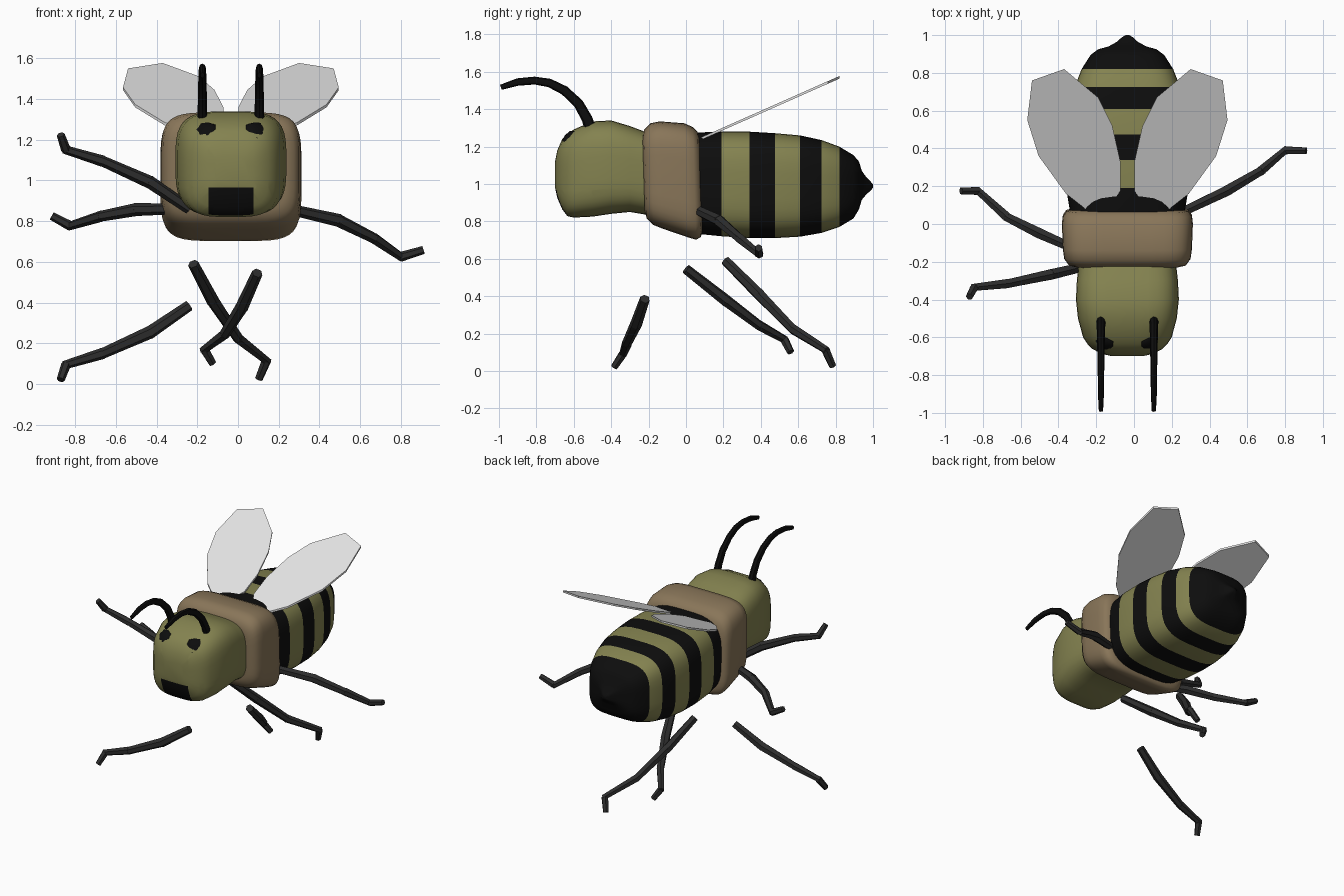
import bpy, bmesh, math
from mathutils import Vector

if "Cube" in bpy.data.objects:
    bpy.data.objects.remove(bpy.data.objects["Cube"])

CX = -0.035  # body centre line


def material(name, rgb):
    m = bpy.data.materials.new(name)
    m.diffuse_color = (*rgb, 1)
    m.use_nodes = True
    m.node_tree.nodes["Principled BSDF"].inputs["Base Color"].default_value = m.diffuse_color
    return m


OLIVE = material("olive", (0.23, 0.225, 0.08))
BROWN = material("brown", (0.25, 0.18, 0.10))
BLACK = material("black", (0.004, 0.004, 0.004))
DARK = material("dark_grey", (0.027, 0.027, 0.027))
WHITE = material("wing_white", (0.78, 0.78, 0.78))


def finish(name, bm, mats, smooth=None):
    bmesh.ops.recalc_face_normals(bm, faces=bm.faces[:])
    me = bpy.data.meshes.new(name)
    bm.to_mesh(me)
    bm.free()
    ob = bpy.data.objects.new(name, me)
    bpy.context.collection.objects.link(ob)
    for m in mats:
        me.materials.append(m)
    if smooth:
        bpy.ops.object.select_all(action='DESELECT')
        ob.select_set(True)
        bpy.context.view_layer.objects.active = ob
        bpy.ops.object.shade_smooth_by_angle(angle=math.radians(smooth))
    return ob


def loft(rings, power, sides=40, shear=0.0):
    """Rounded-box rings along y: (y, half width, bottom z, top z)."""
    bm = bmesh.new()
    loops = []
    for y, w, lo, hi in rings:
        mid, h = (lo + hi) / 2, (hi - lo) / 2
        loop = []
        for i in range(sides):
            a = 2 * math.pi * (i + 0.5) / sides
            c, s = math.cos(a), math.sin(a)
            z = mid + h * math.copysign(abs(s) ** (2 / power), s)
            x = CX + w * math.copysign(abs(c) ** (2 / power), c)
            loop.append(bm.verts.new((x, y + shear * (1 - z), z)))
        loops.append(loop)
    for a, b in zip(loops, loops[1:]):
        for i in range(sides):
            j = (i + 1) % sides
            bm.faces.new((a[i], a[j], b[j], b[i]))
    bm.faces.new(loops[0])
    bm.faces.new(loops[-1])
    bmesh.ops.recalc_face_normals(bm, faces=bm.faces[:])
    return bm


# head, with the mouth cut into its lower front
bm = loft([(-0.70, .08, .98, 1.12), (-0.688, .135, .925, 1.18), (-0.662, .185, .865, 1.24),
           (-0.635, .212, .828, 1.265), (-0.6, .235, .82, 1.292), (-0.5, .262, .825, 1.335),
           (-0.4, .273, .84, 1.34), (-0.3, .268, .85, 1.31), (-0.18, .255, .83, 1.265)], 3.6)
for co, no in (((CX - .11, 0, 0), (1, 0, 0)), ((CX + .11, 0, 0), (1, 0, 0)),
               ((0, 0, .965), (0, 0, 1))):
    bmesh.ops.bisect_plane(bm, geom=bm.verts[:] + bm.edges[:] + bm.faces[:],
                           plane_co=co, plane_no=no)
bm.normal_update()
for f in bm.faces:
    c = f.calc_center_median()
    if abs(c.x - CX) < .11 and c.z < .965 and c.y < -0.6 and f.normal.y < -0.3:
        f.material_index = 1
finish("head", bm, [OLIVE, BLACK], 50)

# thorax
bm = loft([(-0.225, .27, .85, 1.25), (-0.215, .31, .815, 1.29), (-0.18, .335, .78, 1.325),
           (-0.13, .342, .76, 1.335), (0.0, .347, .715, 1.325), (0.045, .342, .702, 1.305),
           (0.07, .325, .715, 1.28), (0.08, .29, .745, 1.245)], 5, shear=0.03)
finish("thorax", bm, [BROWN], 60)

# abdomen, striped by distance along the body
bm = loft([(0.04, .30, .735, 1.275), (.19, .325, .72, 1.28), (.34, .33, .71, 1.28),
           (.475, .325, .71, 1.272), (.61, .308, .718, 1.26), (.725, .28, .738, 1.235),
           (.82, .243, .77, 1.20), (.895, .195, .815, 1.155), (.925, .155, .865, 1.12),
           (.94, .10, .915, 1.07), (.965, .055, .945, 1.035), (.988, .03, .965, 1.012),
           (1.0, .01, .98, .998)], 3.6)
for f in bm.faces:
    y = f.calc_center_median().y
    f.material_index = int(y < .19 or .34 < y < .475 or .61 < y < .725 or y > .82)
finish("abdomen", bm, [OLIVE, BLACK], 50)

# eyes: flattened drops lying on the head
for side, label in ((-1, "left"), (1, "right")):
    bm = bmesh.new()
    bmesh.ops.create_icosphere(bm, subdivisions=2, radius=1)
    turn = Vector((side * .45, -.75, .45)).to_track_quat('Z', 'Y')
    for v in bm.verts:
        x, y, z = v.co
        v.co = turn @ Vector((x * .068 * (1 + .3 * y), y * .078, z * .035))
        v.co += Vector((CX + side * .132, -.622, 1.217))
    finish(label + "_eye", bm, [BLACK], 40)


# antennae: tapered bent tubes
def antenna(name, x):
    pts = [(-.505, 1.28, .031), (-.53, 1.35, .029), (-.575, 1.43, .027), (-.65, 1.5, .025),
           (-.73, 1.54, .023), (-.81, 1.553, .021), (-.90, 1.545, .02), (-.99, 1.517, .014)]
    bm = bmesh.new()
    loops = []
    n = 8
    for i, (y, z, r) in enumerate(pts):
        p, q = pts[max(i - 1, 0)], pts[min(i + 1, len(pts) - 1)]
        t = Vector((0, q[0] - p[0], q[1] - p[1])).normalized()
        up = Vector((0, -t.z, t.y))
        loops.append([bm.verts.new(Vector((x + r * .8 * math.cos(2 * math.pi * k / n), y, z))
                                   + up * r * math.sin(2 * math.pi * k / n)) for k in range(n)])
    for a, b in zip(loops, loops[1:]):
        for k in range(n):
            bm.faces.new((a[k], a[(k + 1) % n], b[(k + 1) % n], b[k]))
    bm.faces.new(loops[0])
    bm.faces.new(loops[-1])
    finish(name, bm, [BLACK], 40)


antenna("left_antenna", CX - .14)
antenna("right_antenna", CX + .14)

# wings: thin flat blades rising to the rear
outline = [(.505, .76), (.335, .82), (.155, .67), (.08, .52), (.037, .33), (.037, .175),
           (.105, .085), (.21, .07), (.325, .16), (.47, .36), (.53, .55)]
for side, label in ((-1, "left"), (1, "right")):
    bm = bmesh.new()
    rims = [[bm.verts.new((CX + side * x, y, 1.24 + .443 * (y - .075) + dz)) for x, y in outline]
            for dz in (-.007, .007)]
    bm.faces.new(rims[0])
    bm.faces.new(rims[1])
    n = len(outline)
    for i in range(n):
        j = (i + 1) % n
        bm.faces.new((rims[0][i], rims[0][j], rims[1][j], rims[1][i]))
    finish(label + "_wing", bm, [WHITE])


# legs: four tapered six-sided segments from hip to foot
def leg(name, points):
    bm = bmesh.new()
    radii = [(.027, .032), (.032, .026), (.028, .021), (.024, .02)]
    pts = [Vector(p) for p in points]
    for a, b, (r1, r2) in zip(pts, pts[1:], radii):
        d = b - a
        b = b + d.normalized() * .012
        made = bmesh.ops.create_cone(bm, cap_ends=True, segments=6, radius1=r1, radius2=r2,
                                     depth=(b - a).length)["verts"]
        turn = d.to_track_quat('Z', 'Y')
        for v in made:
            v.co = turn @ v.co + (a + b) / 2
    finish(name, bm, [DARK])


low_front = [(-.24, -.22, .385), (-.43, -.265, .255), (-.665, -.315, .15),
             (-.845, -.335, .095), (-.868, -.378, .03)]
leg("lower_front_leg", low_front)
leg("upper_front_leg", [(x, y, 1.245 - z) for x, y, z in low_front])
leg("left_middle_leg", [(-.33, -.125, .86), (-.5, -.05, .857), (-.67, .035, .825),
                        (-.825, .175, .777), (-.905, .175, .82)])
leg("right_rear_leg", [(.27, .07, .855), (.49, .175, .805), (.67, .28, .715),
                       (.80, .39, .625), (.90, .388, .655)])
leg("long_under_leg", [(-.22, .21, .59), (-.125, .39, .41), (0, .57, .225),
                       (.14, .745, .115), (.107, .78, .035)])
leg("short_under_leg", [(.095, 0, .545), (.02, .21, .38), (-.065, .39, .245),
                        (-.165, .525, .17), (-.13, .555, .11)])
